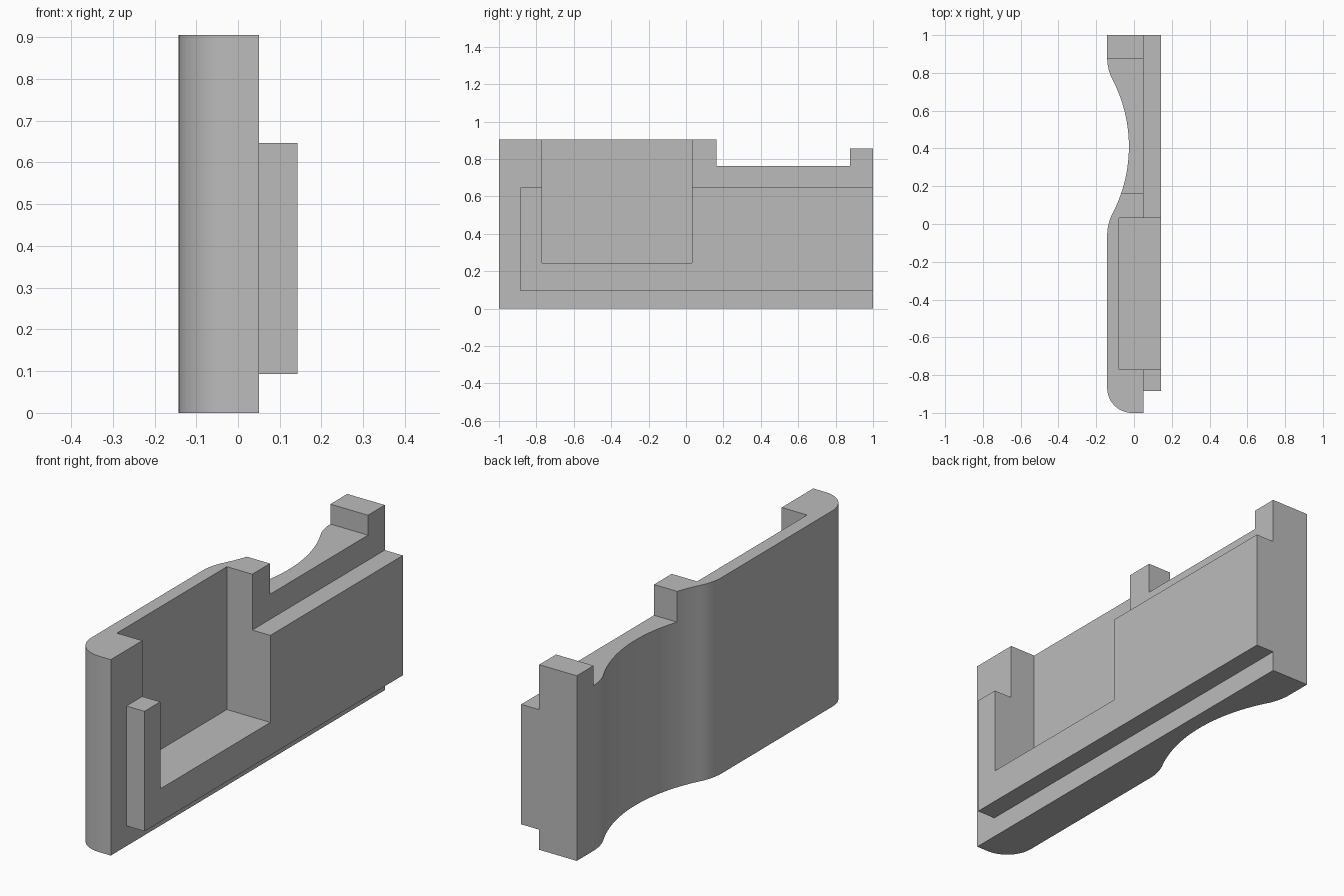
import bpy, bmesh
from math import sin, cos, atan, pi, radians

if "Cube" in bpy.data.objects:
    bpy.data.objects.remove(bpy.data.objects["Cube"])

LEFT, FACE, FRONT, BACK, TOP = -0.142, 0.05, -1.0, 1.0, 0.905

grey = bpy.data.materials.new("plain grey")
grey.use_nodes = True
grey.diffuse_color = (0.5, 0.5, 0.5, 1)
grey.node_tree.nodes["Principled BSDF"].inputs["Base Color"].default_value = (0.5, 0.5, 0.5, 1)


def prism(name, outline, z0, z1):
    """Extrude an xy outline from z0 to z1."""
    bm = bmesh.new()
    base = bm.faces.new([bm.verts.new((x, y, z0)) for x, y in outline])
    top = bmesh.ops.extrude_face_region(bm, geom=[base])["geom"]
    bmesh.ops.translate(bm, vec=(0, 0, z1 - z0),
                        verts=[v for v in top if isinstance(v, bmesh.types.BMVert)])
    bmesh.ops.recalc_face_normals(bm, faces=bm.faces)
    mesh = bpy.data.meshes.new(name)
    bm.to_mesh(mesh)
    bm.free()
    mesh.materials.append(grey)
    obj = bpy.data.objects.new(name, mesh)
    bpy.context.collection.objects.link(obj)
    return obj


def box(name, x0, x1, y0, y1, z0, z1):
    return prism(name, [(x0, y0), (x1, y0), (x1, y1), (x0, y1)], z0, z1)


def combine(target, tool, operation):
    """Apply a boolean and discard its tool."""
    mod = target.modifiers.new(operation, "BOOLEAN")
    mod.operation, mod.solver, mod.object = operation, "EXACT", tool
    bpy.ops.object.select_all(action="DESELECT")
    bpy.context.view_layer.objects.active = target
    target.select_set(True)
    bpy.ops.object.modifier_apply(modifier=mod.name)
    bpy.data.objects.remove(tool)


# Finger hollow: a wide concave arc blended into the flat side by convex arcs
middle, half, depth = 0.41, 0.47, 0.115
sweep = 2 * atan(depth / half)
total = half / sin(sweep)
fillet = 0.25
wide = total - fillet
half_curve = []
for i in range(13):
    a = sweep * i / 12
    half_curve.append((LEFT + fillet * (1 - cos(a)), half - fillet * sin(a)))
for i in range(1, 21):
    a = sweep * (1 - i / 20)
    half_curve.append((LEFT + depth - wide * (1 - cos(a)), wide * sin(a)))
hollow = [(x, middle + d) for x, d in half_curve]
hollow += [(x, middle - d) for x, d in reversed(half_curve[:-1])]

# Rounded front corner
r = 0.132
corner = [(LEFT + r - r * cos(a), FRONT + r - r * sin(a))
          for a in (pi / 2 * i / 16 for i in range(17))]

# Main wall with the raised side plate
body = prism("body", [(FACE, FRONT), (FACE, BACK), (LEFT, BACK)] + hollow + corner, 0, TOP)
combine(body, box("side_plate", 0.01, 0.142, -0.885, BACK, 0.093, 0.647), "UNION")

# Pocket, top notch and lowered back post
combine(body, box("pocket_cutter", -0.08, 0.3, -0.77, 0.033, 0.245, 1.1), "DIFFERENCE")
combine(body, box("notch_cutter", -0.3, 0.3, 0.162, 0.877, 0.763, 1.1), "DIFFERENCE")
combine(body, box("post_cutter", -0.3, 0.3, 0.8, 1.2, 0.855, 1.1), "DIFFERENCE")

bpy.ops.object.shade_smooth_by_angle(angle=radians(30))
